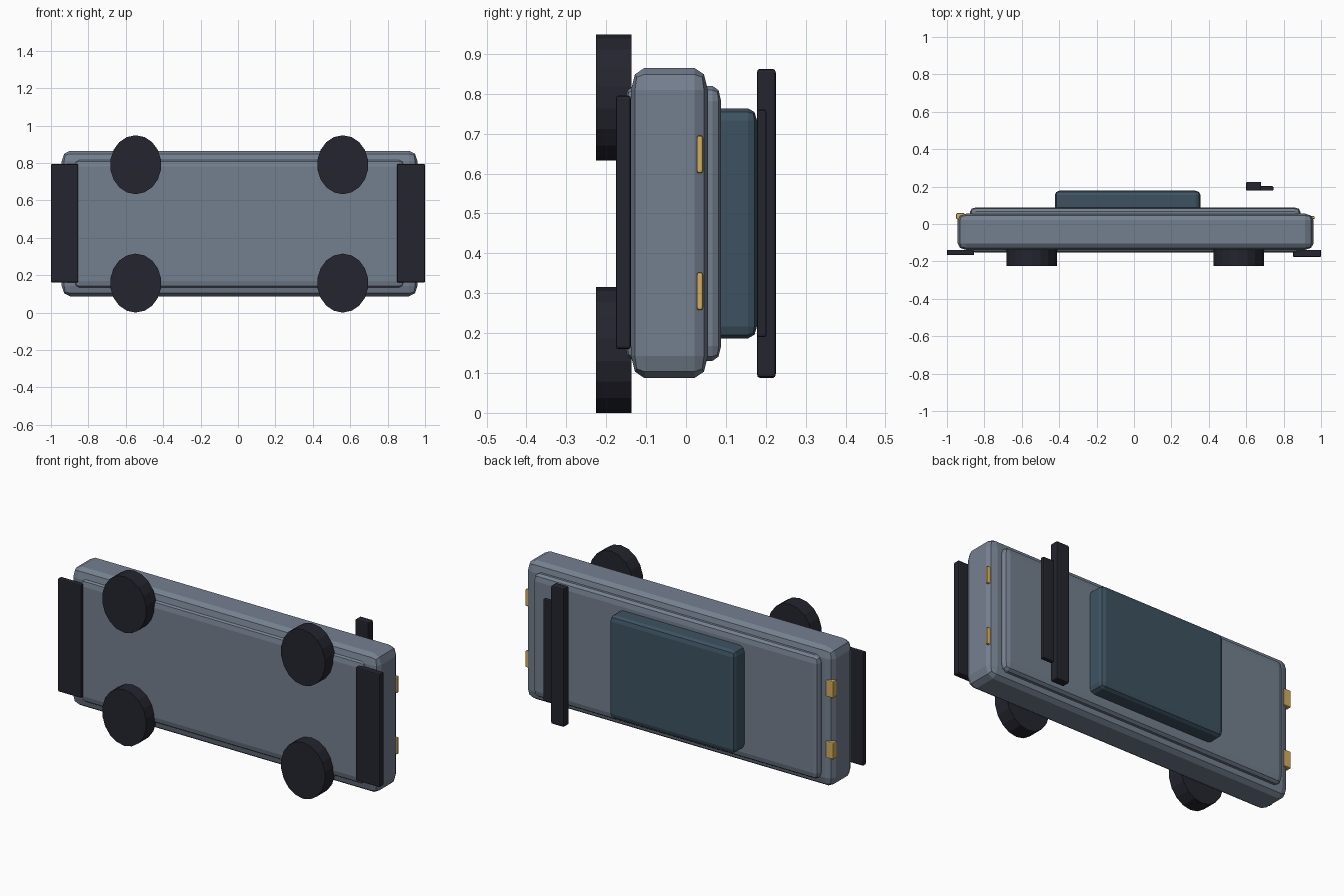
import bpy, bmesh, math
from mathutils import Vector

if "Cube" in bpy.data.objects:
    bpy.data.objects.remove(bpy.data.objects["Cube"])


def material(name, rgb):
    m = bpy.data.materials.new(name)
    m.diffuse_color = (*rgb, 1)
    m.use_nodes = True
    m.node_tree.nodes["Principled BSDF"].inputs["Base Color"].default_value = m.diffuse_color
    return m


slate = material("slate_blue", (0.175, 0.215, 0.275))
glass = material("dark_teal", (0.047, 0.086, 0.12))
black = material("rubber_black", (0.018, 0.018, 0.028))
amber = material("amber", (0.66, 0.42, 0.11))


def finish(name, bm, mat):
    bmesh.ops.recalc_face_normals(bm, faces=bm.faces[:])
    me = bpy.data.meshes.new(name)
    bm.to_mesh(me)
    bm.free()
    me.materials.append(mat)
    ob = bpy.data.objects.new(name, me)
    bpy.context.collection.objects.link(ob)
    return ob


def box(name, lo, hi, bevel, mat, segments=2):
    """Box between two corners, edges rounded by a separate amount per axis."""
    lo, hi, b = Vector(lo), Vector(hi), Vector(bevel)
    bm = bmesh.new()
    bmesh.ops.create_cube(bm, size=1)
    for v in bm.verts:
        v.co = Vector(v.co[i] * (hi[i] - lo[i]) / b[i] for i in range(3))
    bmesh.ops.bevel(bm, geom=bm.edges[:], offset=1, segments=segments,
                    profile=0.5, affect='EDGES')
    mid = (lo + hi) / 2
    for v in bm.verts:
        v.co = Vector(v.co[i] * b[i] + mid[i] for i in range(3))
    return finish(name, bm, mat)


def wheel(name, x, z):
    bm = bmesh.new()
    bmesh.ops.create_cone(bm, cap_ends=True, segments=18,
                          radius1=1, radius2=1, depth=1)
    for v in bm.verts:
        a, b, c = v.co
        v.co = (x + a * 0.137, -0.181 + c * 0.088, z + b * 0.1575)
    return finish(name, bm, black)


# Body shell and the slightly taller, narrower inner body
box("body", (-0.943, -0.138, 0.087), (0.96, 0.055, 0.865), (0.045, 0.034, 0.056), slate)
box("inner_body", (-0.877, -0.153, 0.13), (0.89, 0.088, 0.82), (0.03, 0.022, 0.038), slate)

# Cabin
box("cabin", (-0.423, 0.04, 0.187), (0.355, 0.178, 0.763), (0.026, 0.022, 0.03), glass)

# Wheels
for side, z in (("left", 0.7905), ("right", 0.1575)):
    wheel("front_wheel_" + side, -0.547, z)
    wheel("rear_wheel_" + side, 0.56, z)

# Flat bumper plates under both ends
box("front_splitter", (-1.0, -0.167, 0.16), (-0.855, -0.138, 0.795), (0.006, 0.006, 0.008), black)
box("rear_diffuser", (0.85, -0.176, 0.16), (1.0, -0.138, 0.795), (0.006, 0.006, 0.008), black)

# Rear wing: long bar and shorter thin plate
box("wing_bar", (0.6, 0.178, 0.088), (0.68, 0.225, 0.862), (0.006, 0.006, 0.009), black)
box("wing_plate", (0.6, 0.178, 0.19), (0.745, 0.202, 0.76), (0.005, 0.005, 0.007), black)

# Lamps at both ends
for side, z in (("left", 0.648), ("right", 0.305)):
    box("headlamp_" + side, (-0.951, 0.025, z - 0.047), (-0.905, 0.058, z + 0.047),
        (0.005, 0.005, 0.006), amber)
    box("tail_lamp_" + side, (0.93, 0.027, z - 0.047), (0.966, 0.042, z + 0.047),
        (0.004, 0.004, 0.006), amber)
